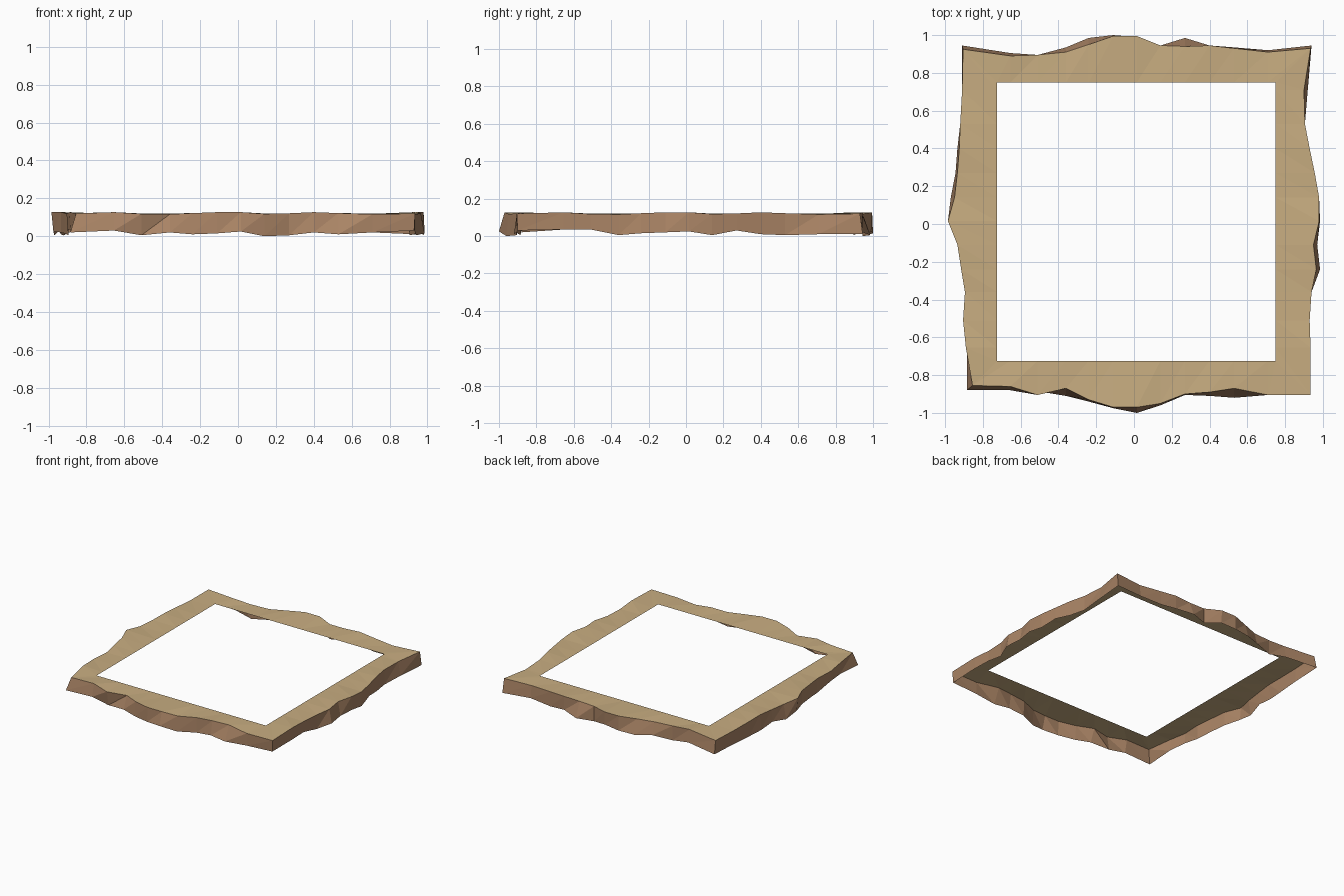
import bpy, bmesh

if "Cube" in bpy.data.objects:
    bpy.data.objects.remove(bpy.data.objects["Cube"])

# Stations along each side; outward distance of rim (top edge) and hem (skirt bottom), hem heights
T = [-.655, -.51, -.36, -.24, -.11, .015, .14, .27, .4, .53, .71]
RIM_Z = [.127, .118, .116, .122, .127, .127, .118, .121, .127, .122, .116]
RIM = {
    'front': [.86, .905, .87, .93, .97, .97, .95, .90, .89, .87, .905],
    'right': [.935, .93, .94, .965, .95, .98, .98, .957, .93, .905, .90],
    'back': [.89, .895, .91, .95, .995, .995, .945, .94, .945, .93, .91],
    'left': [.89, .905, .895, .915, .935, .985, .95, .935, .925, .92, .91]}
HEM = {
    'front': [.88, .885, .91, .94, .975, 1.0, .96, .905, .91, .92, .905],
    'right': [.935, .93, .94, .985, .97, .985, .98, .957, .93, .905, .92],
    'back': [.905, .895, .935, .985, 1.0, .99, .945, .985, .945, .935, .92],
    'left': [.885, .90, .895, .915, .935, .975, .97, .945, .935, .92, .91]}
HEM_Z = {
    'front': [.03, .005, .02, .01, .015, .025, .0, .005, .02, .01, .02],
    'right': [.035, .035, .005, .015, .02, .025, .005, .03, .01, .005, .01]}
HEM_Z['back'], HEM_Z['left'] = HEM_Z['front'], HEM_Z['right']
# Corner before each side: rim xy, hem xyz
CORNER = {
    'front': ((-.855, -.855), (-.885, -.88, .02)),
    'right': ((.935, -.905), (.93, -.90, .03)),
    'back': ((.935, .93), (.94, .945, .01)),
    'left': ((-.905, .925), (-.91, .945, .02))}


def place(side, t, d, z):
    return {'front': (t, -d, z), 'right': (d, t, z),
            'back': (t, d, z), 'left': (-d, t, z)}[side]


def outline():
    rim, hem = [], []
    for side in ('front', 'right', 'back', 'left'):
        r, h = CORNER[side]
        rim.append((*r, .12))
        hem.append(h)
        order = range(len(T)) if side in ('front', 'right') else reversed(range(len(T)))
        for i in order:
            rim.append(place(side, T[i], RIM[side][i], RIM_Z[i]))
            hem.append(place(side, T[i], HEM[side][i], HEM_Z[side][i]))
    return rim, hem


def band(name, upper, lower, color):
    bm = bmesh.new()
    a = [bm.verts.new(p) for p in upper]
    b = [bm.verts.new(p) for p in lower]
    n = len(a)
    for i in range(n):
        j = (i + 1) % n
        bm.faces.new((b[i], b[j], a[j]))
        bm.faces.new((b[i], a[j], a[i]))
    bmesh.ops.remove_doubles(bm, verts=bm.verts, dist=1e-5)
    mesh = bpy.data.meshes.new(name)
    bm.to_mesh(mesh)
    bm.free()
    obj = bpy.data.objects.new(name, mesh)
    bpy.context.collection.objects.link(obj)
    mat = bpy.data.materials.new(name)
    mat.diffuse_color = color
    mat.use_nodes = True
    mat.node_tree.nodes["Principled BSDF"].inputs["Base Color"].default_value = mat.diffuse_color
    mesh.materials.append(mat)
    return obj


rim, hem = outline()
# Square opening: rim points clamped onto the hole edge
hole = [(min(max(x, -.725), .75), min(max(y, -.725), .75), .12) for x, y, z in rim]

# Flat top ledge around the opening
band('top_ledge', hole, rim, (.58, .42, .22, 1))
# Ragged outer skirt, open underneath
band('outer_skirt', rim, hem, (.40, .23, .13, 1))
